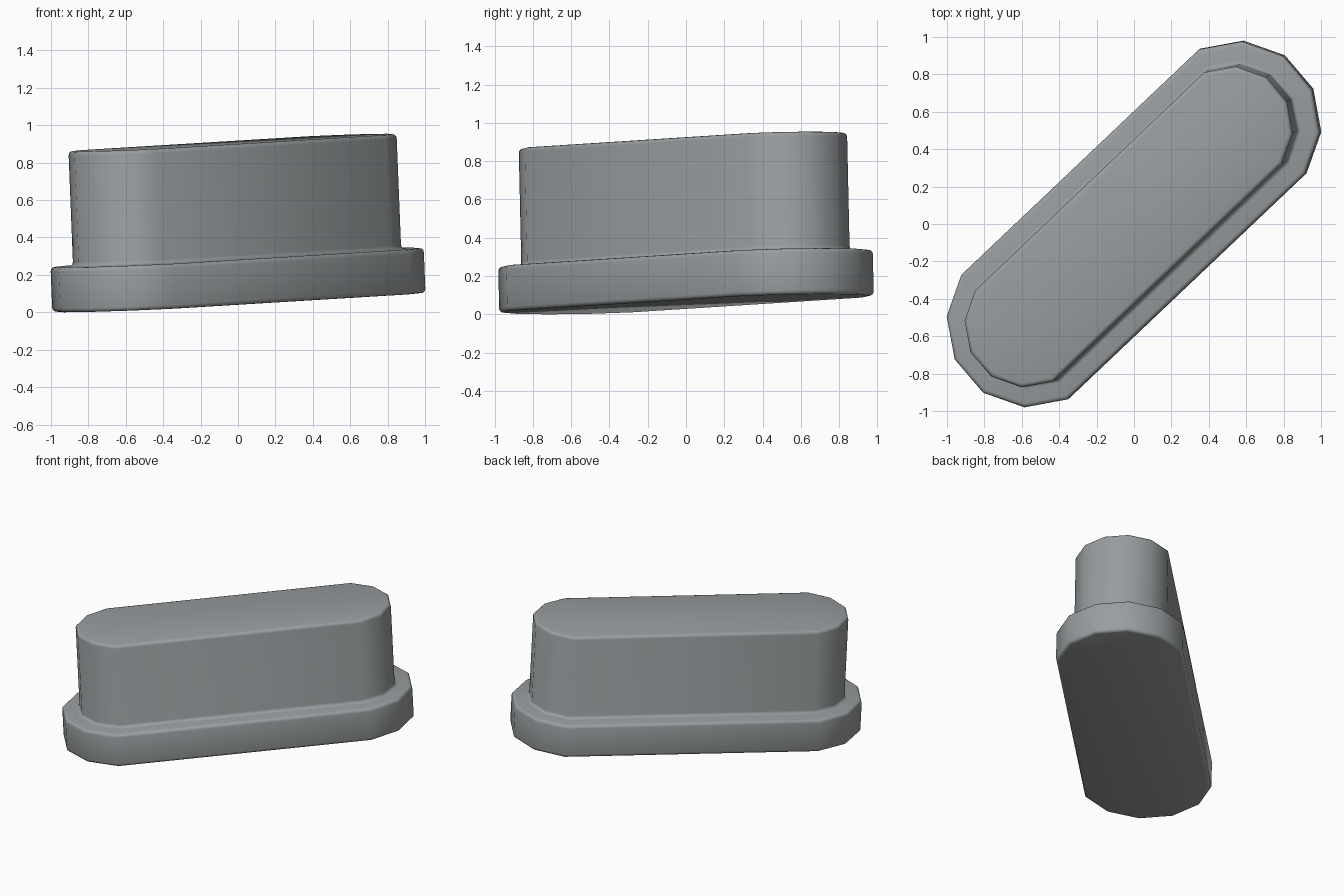
import bpy, bmesh, math
from mathutils import Vector

if "Cube" in bpy.data.objects:
    bpy.data.objects.remove(bpy.data.objects["Cube"])

AXIS = math.radians(40.5)       # facing of the rounded ends
END = Vector((0.547, 0.527))    # centre of one rounded end
R_FLANGE, R_BODY = 0.453, 0.332


def ring(bm, r, z):
    """Twelve-sided circle split in two halves and pulled apart."""
    verts = []
    for side in (1, -1):
        for deg in range(-75, 76, 30):
            a = AXIS + math.radians(deg)
            verts.append(bm.verts.new((side * (END.x + r * math.cos(a)),
                                       side * (END.y + r * math.sin(a)), z)))
    return verts


def arc(r, z, size, start, end, steps=3):
    """Rounded profile corner around centre (r, z)."""
    return [(r + size * math.cos(math.radians(start + (end - start) * i / steps)),
             z + size * math.sin(math.radians(start + (end - start) * i / steps)))
            for i in range(steps + 1)]


# Profile: flange bottom, flange top, inner fillet, body top
b = 0.022
profile = (arc(R_FLANGE - b, -0.12 + b, b, -90, 0)
           + arc(R_FLANGE - b, 0.12 - b, b, 0, 90)
           + arc(R_BODY + b, 0.12 + b, b, 270, 180)
           + arc(R_BODY - b, 0.735 - b, b, 0, 90))

bm = bmesh.new()
rings = [ring(bm, r, z) for r, z in profile]
for lo, hi in zip(rings, rings[1:]):
    for i in range(12):
        j = (i + 1) % 12
        bm.faces.new((lo[i], lo[j], hi[j], hi[i]))
bm.faces.new(rings[0][::-1])
bm.faces.new(rings[-1])

# Slight lean, then stand on the ground
lean = Vector((0, 0, 1)).rotation_difference(Vector((-0.04, -0.022, 1)))
bmesh.ops.rotate(bm, verts=bm.verts, cent=(0, 0, 0), matrix=lean.to_matrix())
bmesh.ops.translate(bm, verts=bm.verts, vec=(0, 0, -min(v.co.z for v in bm.verts)))
for f in bm.faces:
    f.smooth = True

mesh = bpy.data.meshes.new("flanged_plug")
bm.to_mesh(mesh)
bm.free()
plug = bpy.data.objects.new("flanged_plug", mesh)
bpy.context.collection.objects.link(plug)

grey = bpy.data.materials.new("steel grey")
grey.diffuse_color = (0.32, 0.34, 0.35, 1)
grey.use_nodes = True
grey.node_tree.nodes["Principled BSDF"].inputs["Base Color"].default_value = grey.diffuse_color
mesh.materials.append(grey)
